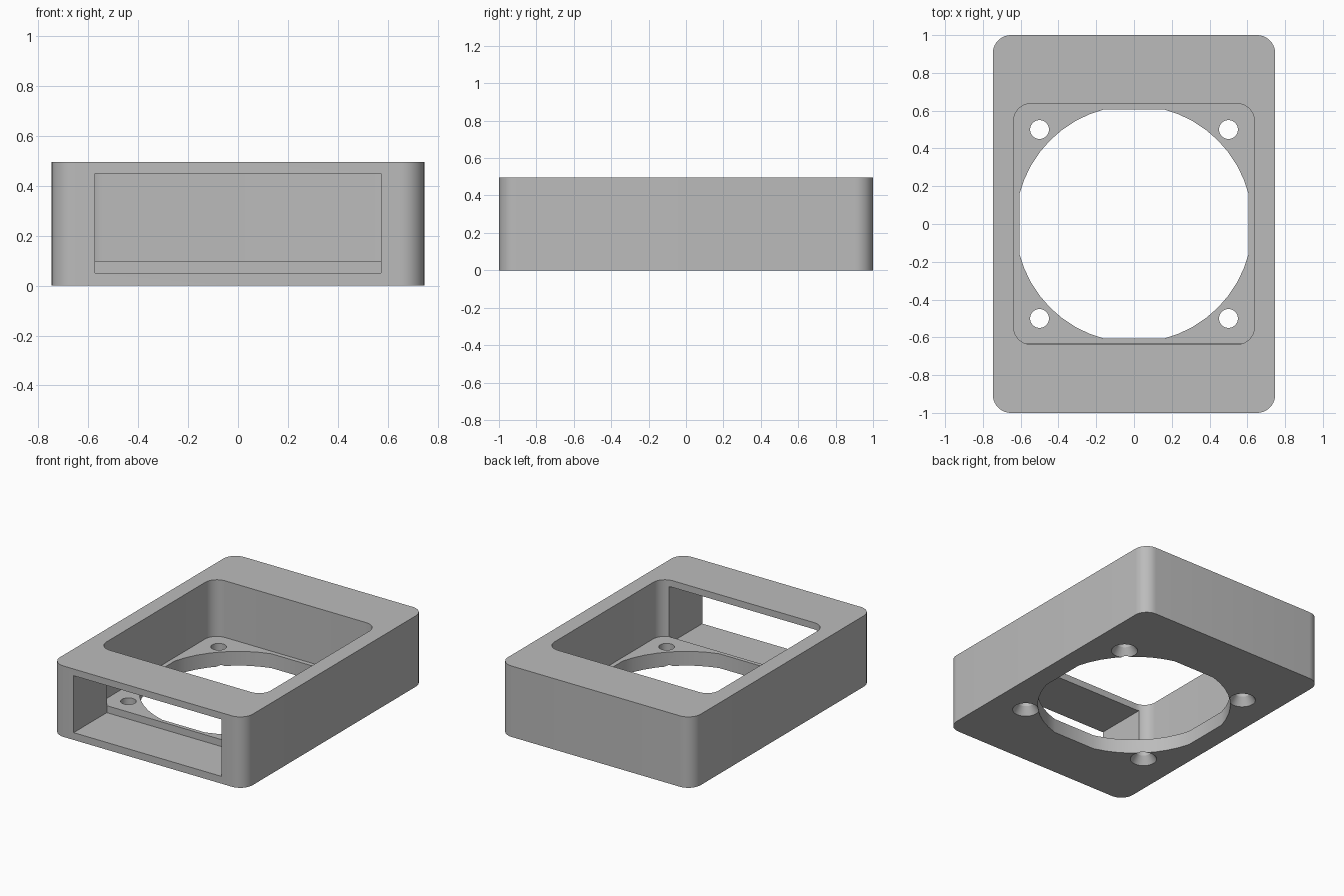
import bpy, bmesh, math

cube = bpy.data.objects.get("Cube")
if cube:
    bpy.data.objects.remove(cube, do_unlink=True)

GREY = (0.5, 0.5, 0.5, 1)
grey = bpy.data.materials.new("matte grey")
grey.use_nodes = True
grey.diffuse_color = GREY
grey.node_tree.nodes["Principled BSDF"].inputs["Base Color"].default_value = GREY


def outline(cx, cy, r, start=0.0, steps=10):
    """Four mirrored corner arcs, each centred at (+-cx, +-cy)."""
    pts = []
    for q, (sx, sy) in enumerate([(1, 1), (-1, 1), (-1, -1), (1, -1)]):
        for i in range(steps + 1):
            a = q * math.pi / 2 + start + (math.pi / 2 - 2 * start) * i / steps
            p = (sx * cx + r * math.cos(a), sy * cy + r * math.sin(a))
            if not pts or math.dist(p, pts[-1]) > 1e-5:
                pts.append(p)
    if math.dist(pts[0], pts[-1]) < 1e-5:
        pts.pop()
    return pts


def rounded(hx, hy, r):
    return outline(hx - r, hy - r, r)


def loft(name, layers, at=(0, 0)):
    """Solid through a stack of (z, outline) layers."""
    bm = bmesh.new()
    rings = [[bm.verts.new((x + at[0], y + at[1], z)) for x, y in pts] for z, pts in layers]
    n = len(rings[0])
    for low, high in zip(rings, rings[1:]):
        for i in range(n):
            j = (i + 1) % n
            bm.faces.new((low[i], low[j], high[j], high[i]))
    bm.faces.new(rings[0][::-1])
    bm.faces.new(rings[-1])
    bmesh.ops.recalc_face_normals(bm, faces=bm.faces)
    mesh = bpy.data.meshes.new(name)
    bm.to_mesh(mesh)
    bm.free()
    mesh.materials.append(grey)
    obj = bpy.data.objects.new(name, mesh)
    bpy.context.collection.objects.link(obj)
    return obj


def cut(body, cutter):
    cutter.hide_render = True
    bpy.context.view_layer.objects.active = body
    mod = body.modifiers.new(cutter.name, 'BOOLEAN')
    mod.operation = 'DIFFERENCE'
    mod.solver = 'EXACT'
    mod.object = cutter
    bpy.ops.object.modifier_apply(modifier=mod.name)
    bpy.data.objects.remove(cutter, do_unlink=True)


# Outer block with rounded upright edges
block = rounded(0.747, 1.0, 0.095)
housing = loft("fan_housing", [(0, block), (0.497, block)])

# Square pocket open at the top
pocket = rounded(0.637, 0.637, 0.09)
cut(housing, loft("pocket_cutter", [(0.1, pocket), (0.6, pocket)]))

# Round air opening with four flattened sides
R, FLAT = 0.627, 0.605
opening = outline(0, 0, R, math.acos(FLAT / R), 8)
cut(housing, loft("opening_cutter", [(-0.1, opening), (0.2, opening)]))

# Front outlet leading into the pocket
y0, y1 = -1.1, -0.633
slot = [(-0.574, y0), (0.574, y0), (0.574, y1), (-0.574, y1)]
cut(housing, loft("outlet_cutter", [(0.051, slot), (0.45, slot)]))

# Screw holes, countersunk from below
shank = outline(0, 0, 0.05, steps=8)
head = outline(0, 0, 0.0925, steps=8)
for sx in (-1, 1):
    for sy in (-1, 1):
        cut(housing, loft("screw_cutter", [(-0.01, head), (0.055, shank), (0.2, shank)],
                          (sx * 0.5, sy * 0.5)))

# Smooth rounded corners, keep sharp edges
bpy.ops.object.select_all(action='DESELECT')
housing.select_set(True)
bpy.context.view_layer.objects.active = housing
bpy.ops.object.shade_smooth_by_angle(angle=math.radians(25))
